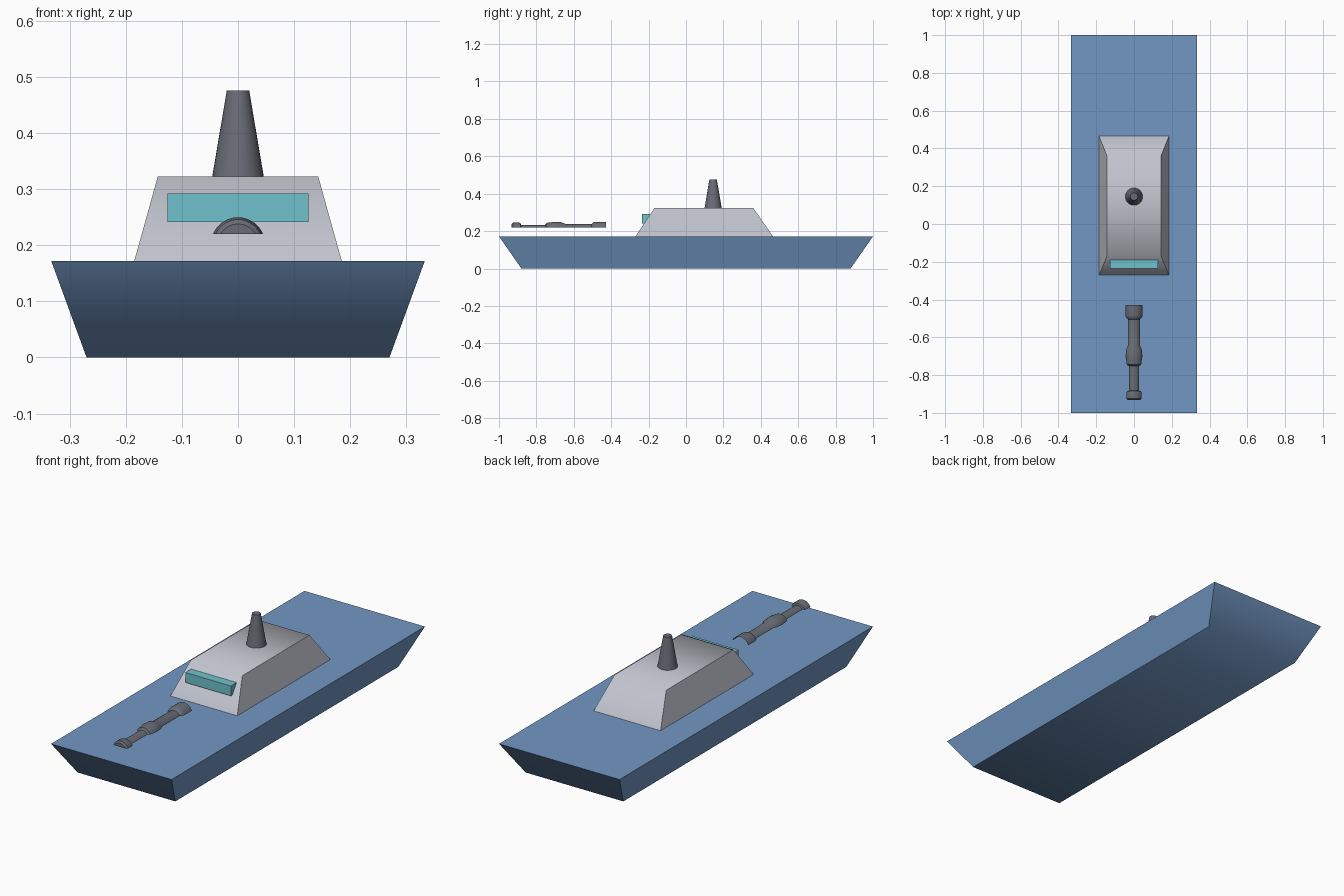
import bpy
import bmesh
from math import radians, sin, cos, pi

cube = bpy.data.objects.get("Cube")
if cube:
    bpy.data.objects.remove(cube, do_unlink=True)


def material(name, rgb):
    mat = bpy.data.materials.new(name)
    mat.use_nodes = True
    colour = (*rgb, 1)
    mat.diffuse_color = colour
    shader = next(n for n in mat.node_tree.nodes if n.type == 'BSDF_PRINCIPLED')
    shader.inputs["Base Color"].default_value = colour
    return mat


blue = material("hull_blue", (0.17, 0.31, 0.55))
light_grey = material("cabin_grey", (0.53, 0.55, 0.61))
dark_grey = material("metal_grey", (0.14, 0.15, 0.18))
teal = material("window_teal", (0.16, 0.54, 0.61))


def finish(bm, name, mat, angle):
    bmesh.ops.recalc_face_normals(bm, faces=bm.faces)
    mesh = bpy.data.meshes.new(name)
    bm.to_mesh(mesh)
    bm.free()
    mesh.materials.append(mat)
    obj = bpy.data.objects.new(name, mesh)
    bpy.context.collection.objects.link(obj)
    bpy.ops.object.select_all(action='DESELECT')
    obj.select_set(True)
    bpy.context.view_layer.objects.active = obj
    bpy.ops.object.shade_smooth_by_angle(angle=radians(angle))
    return obj


def tapered_box(name, mat, low, high, angle=60):
    """Box between two rectangles, each (half width, front y, back y, z)."""
    bm = bmesh.new()
    rings = []
    for w, front, back, z in (low, high):
        corners = ((-w, front), (w, front), (w, back), (-w, back))
        rings.append([bm.verts.new((x, y, z)) for x, y in corners])
    bottom, top = rings
    bm.faces.new(bottom)
    bm.faces.new(top)
    for i in range(4):
        j = (i + 1) % 4
        bm.faces.new((bottom[i], bottom[j], top[j], top[i]))
    return finish(bm, name, mat, angle)


# Hull, cabin and bridge window
tapered_box("hull", blue, (0.27, -0.88, 0.88, 0), (0.333, -1, 1, 0.172))
tapered_box("cabin", light_grey, (0.185, -0.27, 0.465, 0.172), (0.143, -0.17, 0.36, 0.323))
tapered_box("bridge_window", teal, (0.126, -0.236, -0.186, 0.242),
            (0.126, -0.236, -0.186, 0.292), 30)

# Funnel
bm = bmesh.new()
bmesh.ops.create_cone(bm, cap_ends=True, segments=32, radius1=0.046, radius2=0.02, depth=0.154)
bmesh.ops.translate(bm, verts=bm.verts, vec=(0, 0.145, 0.399))
finish(bm, "funnel", dark_grey, 40)

# Deck gun: turned barrel, closed at the muzzle, with only its upper shell kept
profile = [(-0.932, 0.036), (-0.925, 0.044), (-0.895, 0.044), (-0.885, 0.041), (-0.882, 0.031),
           (-0.752, 0.032), (-0.745, 0.042), (-0.7, 0.048), (-0.665, 0.045),
           (-0.645, 0.037), (-0.505, 0.036), (-0.495, 0.046), (-0.485, 0.048), (-0.428, 0.048)]
AXIS_Z, CUT_Z, SIDES = 0.202, 0.220, 48
bm = bmesh.new()
rings = [[bm.verts.new((r * cos(2 * pi * k / SIDES), y, AXIS_Z + r * sin(2 * pi * k / SIDES)))
          for k in range(SIDES)] for y, r in profile]
for a, b in zip(rings, rings[1:]):
    for k in range(SIDES):
        n = (k + 1) % SIDES
        bm.faces.new((a[k], a[n], b[n], b[k]))
bm.faces.new(rings[0])
bmesh.ops.recalc_face_normals(bm, faces=bm.faces)
bmesh.ops.bisect_plane(bm, geom=bm.verts[:] + bm.edges[:] + bm.faces[:],
                       plane_co=(0, 0, CUT_Z), plane_no=(0, 0, 1), clear_inner=True)
finish(bm, "deck_gun", dark_grey, 40)
